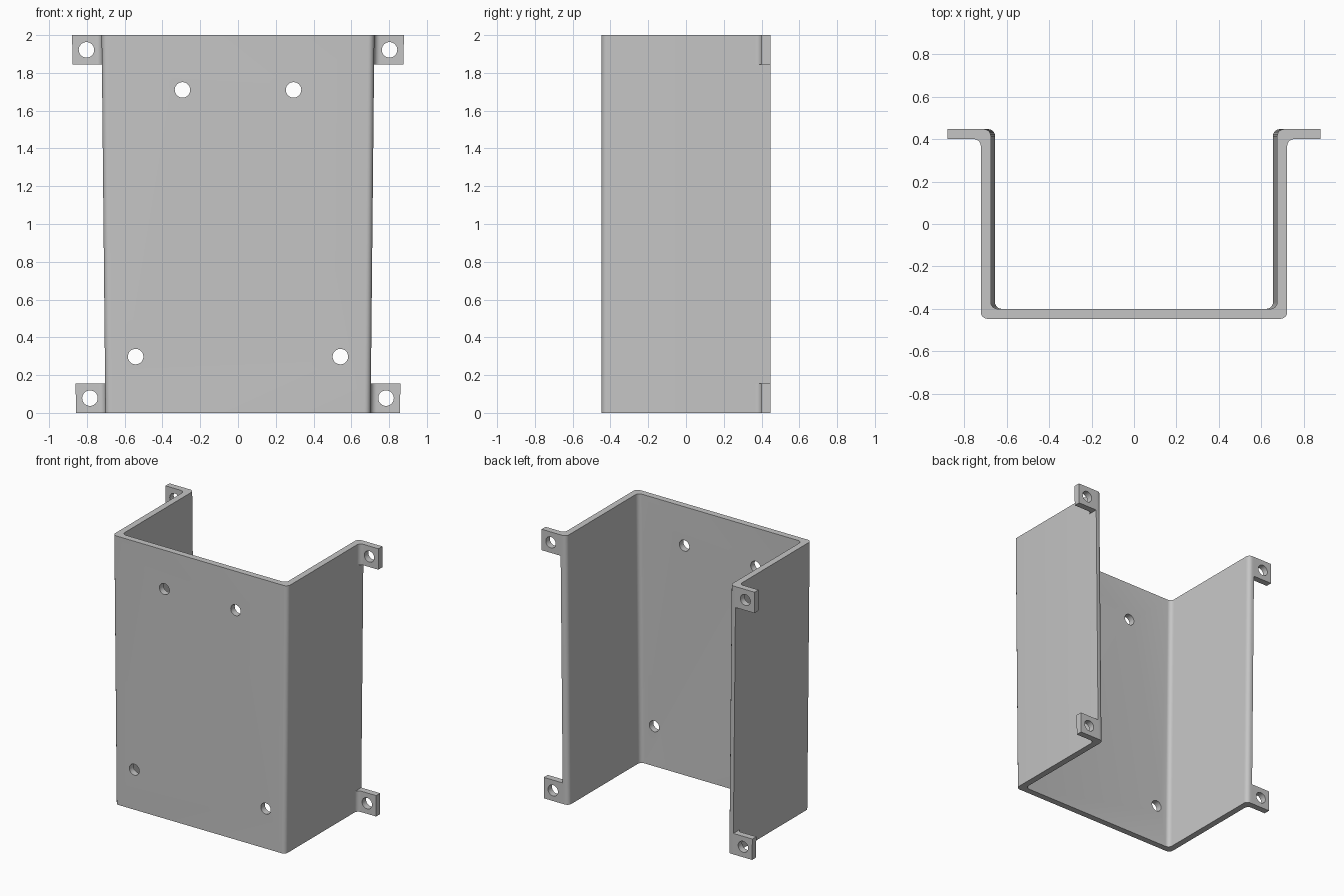
import bpy, bmesh, math
from mathutils import Vector, Matrix

cube = bpy.data.objects.get("Cube")
if cube:
    bpy.data.objects.remove(cube, do_unlink=True)

HEIGHT, HALF_D, THICK, BEND = 2.0, 0.447, 0.047, 0.032
TOP_W, TAPER = 0.722, 0.02          # half width at the top, inset at the bottom
TAB_REACH, TAB_H = 0.156, 0.156
HOLE_R = 0.041

steel = bpy.data.materials.new("grey_steel")
steel.use_nodes = True
steel.diffuse_color = (0.56, 0.56, 0.56, 1)
steel.node_tree.nodes["Principled BSDF"].inputs["Base Color"].default_value = (0.56, 0.56, 0.56, 1)


def inset(z):
    return TAPER * (1 - z / HEIGHT)


def rounded(corners, steps=6):
    """Outline with each (x, y, radius) right-angle corner turned into an arc."""
    pts = []
    for i, (x, y, r) in enumerate(corners):
        p = Vector((x, y))
        if not r:
            pts.append(p)
            continue
        a = (Vector(corners[i - 1][:2]) - p).normalized() * r
        b = (Vector(corners[(i + 1) % len(corners)][:2]) - p).normalized() * r
        for k in range(steps + 1):
            t = k / steps * math.pi / 2
            pts.append(p + a * (1 - math.sin(t)) + b * (1 - math.cos(t)))
    return pts


def add_object(name, bm):
    bmesh.ops.recalc_face_normals(bm, faces=bm.faces)
    mesh = bpy.data.meshes.new(name)
    bm.to_mesh(mesh)
    bm.free()
    mesh.materials.append(steel)
    obj = bpy.data.objects.new(name, mesh)
    bpy.context.collection.objects.link(obj)
    return obj


def tapered_prism(name, outline, z0, z1):
    bm = bmesh.new()
    rings = [[bm.verts.new((p.x - math.copysign(inset(z), p.x), p.y, z)) for p in outline]
             for z in (z0, z1)]
    for ring in rings:
        bm.faces.new(ring)
    n = len(outline)
    for i in range(n):
        j = (i + 1) % n
        bm.faces.new((rings[0][i], rings[0][j], rings[1][j], rings[1][i]))
    return add_object(name, bm)


def drill(obj, holes):
    """Cut round holes front to back at the given (x, z) centres."""
    bm = bmesh.new()
    for x, z in holes:
        place = Matrix.Translation((x, 0, z)) @ Matrix.Rotation(math.pi / 2, 4, "X")
        bmesh.ops.create_cone(bm, cap_ends=True, segments=32, radius1=HOLE_R,
                              radius2=HOLE_R, depth=2, matrix=place)
    cutter = add_object("hole_cutter", bm)
    cutter.hide_render = True
    mod = obj.modifiers.new("holes", "BOOLEAN")
    mod.operation, mod.solver, mod.object = "DIFFERENCE", "EXACT", cutter
    bpy.ops.object.select_all(action="DESELECT")
    obj.select_set(True)
    bpy.context.view_layer.objects.active = obj
    bpy.ops.object.modifier_apply(modifier=mod.name)
    bpy.data.objects.remove(cutter, do_unlink=True)
    bpy.ops.object.shade_smooth_by_angle(angle=math.radians(30))


# Folded channel: front plate with two side walls
inner_w = TOP_W - THICK
half = [(TOP_W, -HALF_D, BEND), (TOP_W, HALF_D, 0),
        (inner_w, HALF_D, BEND), (inner_w, THICK - HALF_D, BEND)]
channel = half + [(-x, y, r) for x, y, r in reversed(half)]
body = tapered_prism("channel_body", rounded(channel), 0, HEIGHT)
drill(body, [(s * x, z) for s in (1, -1) for x, z in ((0.294, 1.71), (0.542, 0.298))])

# Mounting tabs at the back corners, with a filleted bend into the wall
tip, under = TOP_W + TAB_REACH, HALF_D - THICK
tab = [(TOP_W, HALF_D, 0), (tip, HALF_D, 0), (tip, under, 0),
       (TOP_W, under, BEND), (TOP_W, under - 2 * BEND, 0)]
outline = rounded(tab)[:-1]
for side, s in (("left", 1), ("right", -1)):
    for level, z0 in (("lower", 0), ("upper", HEIGHT - TAB_H)):
        flipped = [Vector((s * p.x, p.y)) for p in outline]
        obj = tapered_prism(f"{level}_{side}_tab", flipped, z0, z0 + TAB_H)
        zc = z0 + TAB_H / 2
        drill(obj, [(s * (TOP_W + 0.081 - inset(zc)), zc)])
